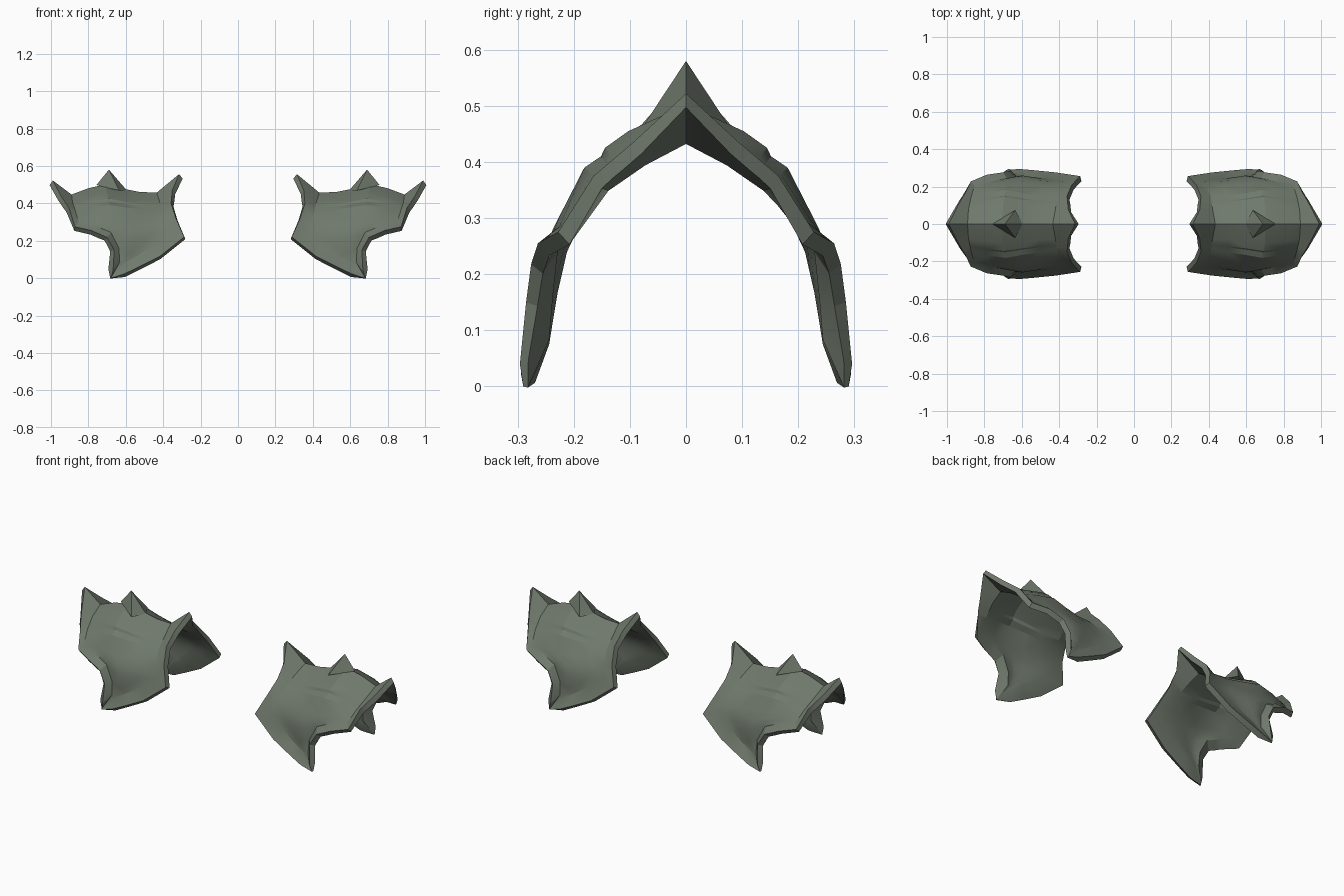
import bpy, bmesh, math
from mathutils import Vector

if "Cube" in bpy.data.objects:
    bpy.data.objects.remove(bpy.data.objects["Cube"])

metal = bpy.data.materials.new("grey_green_metal")
metal.diffuse_color = (0.16, 0.19, 0.15, 1)
metal.use_nodes = True
metal.node_tree.nodes["Principled BSDF"].inputs["Base Color"].default_value = metal.diffuse_color

# Stations from the ridge down to the lower tip of a quarter shell: (x, depth, z)
RIM_IN = [(.315, 0, .556), (.352, .078, .468), (.358, .15, .40), (.332, .21, .32),
          (.288, .256, .22), (.42, .276, .115), (.53, .287, .06), (.61, .294, .022)]
EDGE_IN = [(.435, 0, .457), (.42, .08, .412), (.41, .148, .365), (.39, .20, .30),
           (.368, .226, .245), (.455, .243, .172), (.54, .252, .118), (.605, .258, .08)]
EDGE_OUT = [(.89, 0, .447), (.885, .08, .407), (.87, .148, .36), (.852, .205, .30),
            (.775, .226, .285), (.68, .243, .245), (.637, .252, .16), (.632, .258, .085)]
RIM_OUT = [(.99, 0, .522), (.945, .092, .437), (.903, .165, .375), (.872, .228, .275),
           (.785, .264, .255), (.70, .276, .218), (.662, .285, .15), (.668, .296, .04)]
# Direction (depth, z) and strength of the outward bulge at each station
BULGE = [(0, 1), (.45, .9), (.65, .55), (.4, .15), (.3, .05), (.3, 0), (.15, 0), (0, 0)]
ACROSS = [(.2, .006), (.4, .026), (.6, .051), (.8, .032)]
TIP = Vector((.68, .29, 0))
# Relative thickness across a row: heavy rim, thin plate
THICK = [1, .5, .4, .4, .4, .4, .5, 1]


def at(table, t):
    i = min(int(t), len(table) - 2)
    return Vector(table[i]).lerp(Vector(table[i + 1]), t - i)


def station(t, step):
    """One row of points across the shell; step raises or sinks the plate."""
    a, b, n = at(EDGE_IN, t), at(EDGE_OUT, t), at(BULGE, t)
    row = [at(RIM_IN, t), a]
    for s, h in ACROSS:
        row.append(a.lerp(b, s) + Vector((0, n.x, n.y)) * (h + step))
    return row + [b, at(RIM_OUT, t)]


def finish(ob, angle):
    """Mirror to the other shoulder, apply modifiers and shade."""
    m = ob.modifiers.new("other_side", 'MIRROR')
    m.use_axis = (True, False, False)
    m.use_mirror_merge = False
    ob.data.materials.append(metal)
    bpy.ops.object.select_all(action='DESELECT')
    ob.select_set(True)
    bpy.context.view_layer.objects.active = ob
    bpy.ops.object.convert(target='MESH')
    bpy.ops.object.shade_smooth_by_angle(angle=math.radians(angle))


def make(name, bm):
    me = bpy.data.meshes.new(name)
    bm.to_mesh(me)
    bm.free()
    ob = bpy.data.objects.new(name, me)
    bpy.context.collection.objects.link(ob)
    return ob


# Curved shoulder shell with flared rim and a slight overlapping step
rows = [station(t, d) for t, d in
        [(0, 0), (1, 0), (1.5, .004), (1.65, -.004), (2, 0), (3, 0),
         (4, 0), (4.5, 0), (5, 0), (6, 0), (7, 0)]]
bm = bmesh.new()
weight = bm.verts.layers.deform.verify()


def vert(p, side, w):
    v = bm.verts.new((p.x, p.y * side, p.z))
    v[weight][0] = w
    return v


for side in (-1, 1):
    grid = [[vert(p, side, w) for p, w in zip(r, THICK)] for r in rows]
    for r0, r1 in zip(grid, grid[1:]):
        for i in range(len(r0) - 1):
            f = (r0[i], r1[i], r1[i + 1], r0[i + 1])
            bm.faces.new(f if side < 0 else f[::-1])
    tip = vert(TIP, side, .3)
    last = grid[-1]
    for i in range(len(last) - 1):
        f = (last[i], tip, last[i + 1])
        bm.faces.new(f if side < 0 else f[::-1])
bmesh.ops.remove_doubles(bm, verts=bm.verts, dist=.0005)
shell = make("shoulder_shell", bm)
shell.vertex_groups.new(name="thickness")
sol = shell.modifiers.new("thickness", 'SOLIDIFY')
sol.thickness = .03
sol.offset = -1
sol.vertex_group = "thickness"
finish(shell, 22)

# Small pointed spike on the ridge
bm = bmesh.new()
apex = bm.verts.new((.69, 0, .58))
base = [bm.verts.new(p) for p in
        [(.595, 0, .47), (.635, -.074, .468), (.757, 0, .498), (.635, .074, .468)]]
for i in range(4):
    bm.faces.new((base[i], base[(i + 1) % 4], apex))
bm.faces.new(base[::-1])
finish(make("ridge_spike", bm), 20)
